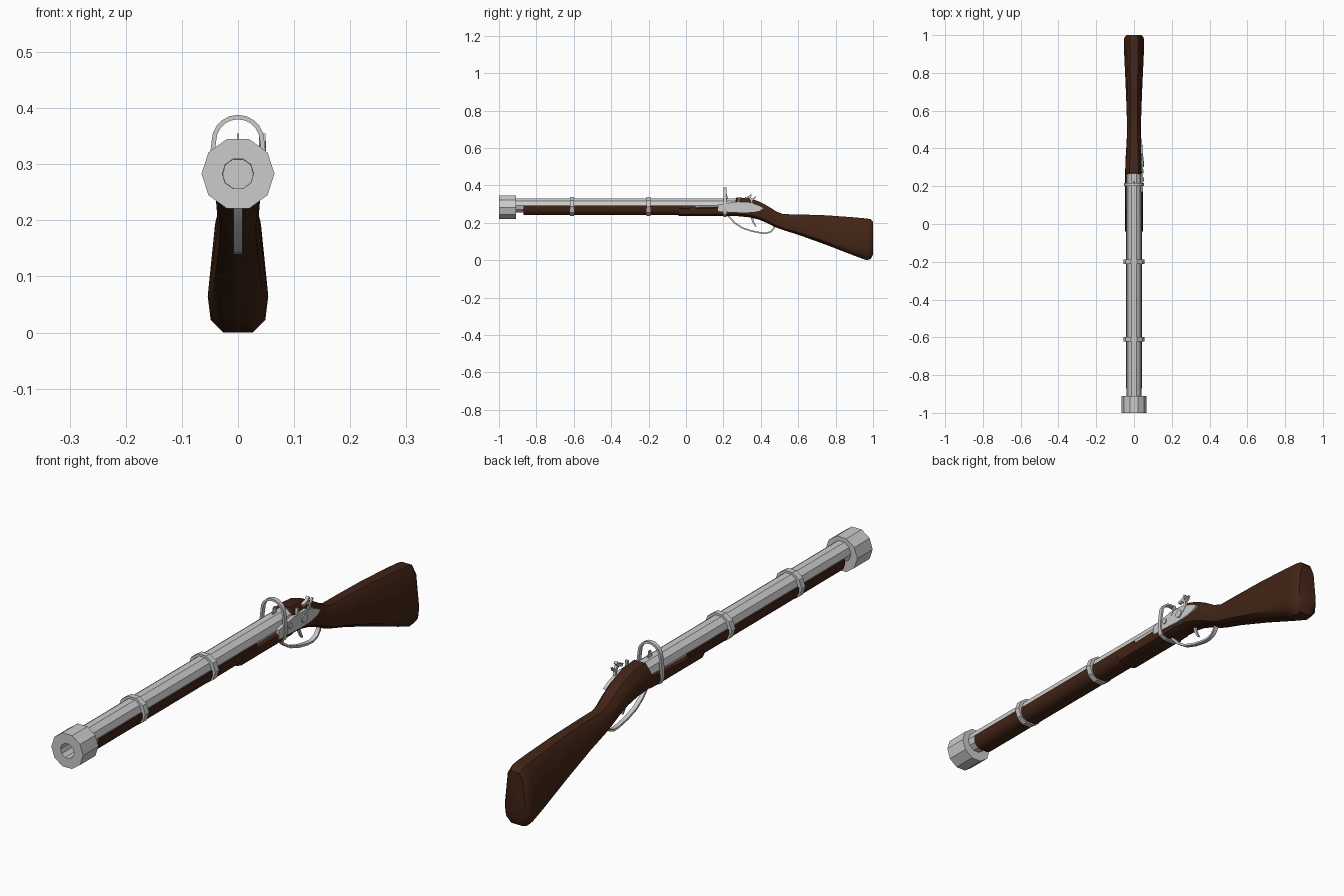
import bpy, bmesh, math
from mathutils import Vector

wood = bpy.data.materials.new("dark_wood")
wood.diffuse_color = (0.055, 0.018, 0.008, 1)


def loft(name, rings, mat=None, angle=None, caps=True):
    """Bridge equal-length rings of points into one skin."""
    bm = bmesh.new()
    vs = [[bm.verts.new(p) for p in r] for r in rings]
    n = len(vs[0])
    for a, b in zip(vs, vs[1:]):
        for i in range(n):
            j = (i + 1) % n
            bm.faces.new((a[i], a[j], b[j], b[i]))
    if caps:
        bm.faces.new(vs[0])
        bm.faces.new(vs[-1])
    bmesh.ops.recalc_face_normals(bm, faces=bm.faces)
    me = bpy.data.meshes.new(name)
    bm.to_mesh(me)
    bm.free()
    ob = bpy.data.objects.new(name, me)
    bpy.context.collection.objects.link(ob)
    if mat:
        me.materials.append(mat)
    if angle:
        bpy.ops.object.select_all(action='DESELECT')
        ob.select_set(True)
        bpy.context.view_layer.objects.active = ob
        bpy.ops.object.shade_smooth_by_angle(angle=math.radians(angle))
    return ob


def ring(y, r, z, rz=None, n=10):
    rz = rz or r
    return [(r * math.cos(2 * math.pi * i / n), y, z + rz * math.sin(2 * math.pi * i / n))
            for i in range(n)]


def ribbon(name, path, thick, lo, hi, place):
    """Sweep a flat strip along a 2D path; place(u, v, w) maps to 3D.
    thick is one value or a list per point."""
    rings = []
    pts = [Vector(p) for p in path]
    for i, p in enumerate(pts):
        d = (pts[min(i + 1, len(pts) - 1)] - pts[max(i - 1, 0)]).normalized()
        t = thick[i] if isinstance(thick, list) else thick
        nrm = Vector((-d.y, d.x)) * t / 2
        a, b = p + nrm, p - nrm
        rings.append([place(a.x, a.y, lo), place(a.x, a.y, hi),
                      place(b.x, b.y, hi), place(b.x, b.y, lo)])
    return loft(name, rings, angle=35)


def side(u, v, w):
    return (w, u, v)


def cross(u, v, w):
    return (u, w, v)


def plate(name, outline, x0, x1):
    return loft(name, [[(x, y, z) for y, z in outline] for x in (x0, x1)])


# Barrel with heavy, bored muzzle collar
loft("barrel", [ring(-0.93, 0.039, 0.293), ring(0.275, 0.039, 0.293)])
loft("muzzle_collar", [ring(-0.915, 0.004, 0.283), ring(-0.92, 0.027, 0.283),
                       ring(-1.0, 0.028, 0.283), ring(-1.0, 0.065, 0.283),
                       ring(-0.91, 0.065, 0.283), ring(-0.91, 0.01, 0.283)])

# Stock cross-section: (half width, height) pairs, blended to a narrow-topped butt
BODY = [(0.45, 0), (0.85, 0.12), (1, 0.4), (0.95, 0.72), (0.5, 1)]
BUTT = [(0.48, 0), (0.9, 0.1), (1, 0.29), (0.76, 0.86), (0.42, 1)]


def section(y, z0, z1, w, k):
    half = []
    for (a, b), (c, d) in zip(BODY, BUTT):
        half.append((w * (a + (c - a) * k), z0 + (z1 - z0) * (b + (d - b) * k)))
    return [(x, y, z) for x, z in half] + [(-x, y, z) for x, z in reversed(half)]


stations = [
    (-0.04, 0.237, 0.288, 0.047, 0), (0.20, 0.237, 0.295, 0.048, 0),
    (0.262, 0.236, 0.310, 0.047, 0), (0.270, 0.236, 0.336, 0.047, 0),
    (0.34, 0.229, 0.331, 0.045, 0), (0.39, 0.217, 0.314, 0.042, 0),
    (0.44, 0.196, 0.288, 0.039, 0.1), (0.48, 0.176, 0.262, 0.037, 0.2),
    (0.52, 0.161, 0.246, 0.037, 0.4), (0.60, 0.136, 0.245, 0.039, 0.7),
    (0.75, 0.082, 0.240, 0.045, 1), (0.90, 0.024, 0.229, 0.052, 1),
    (0.965, 0.000, 0.223, 0.054, 1), (0.988, 0.006, 0.219, 0.051, 1),
    (1.0, 0.030, 0.205, 0.040, 1)]
loft("stock", [section(*s) for s in stations], wood, 40)

# Slim fore-end cradling the barrel
fore = [(0.018, 0.242), (0.035, 0.251), (0.043, 0.270), (0.043, 0.290)]
fore += [(-x, z) for x, z in reversed(fore)]
loft("fore_end", [[(x, y, z) for x, z in fore] for y in (-0.87, 0.05)], wood, 40)

# Barrel bands
for i, y in enumerate((-0.61, -0.20)):
    loft("barrel_band_%d" % (i + 1),
         [ring(y - 0.011, 0.055, 0.287, 0.053), ring(y + 0.011, 0.055, 0.287, 0.053)])

# Rear hoop: closed strap round the stock with a tall arch above the barrel
hoop = [(0.043 * math.cos(a), 0.341 + 0.043 * math.sin(a))
        for a in [math.pi * i / 10 for i in range(11)]]
hoop = [(0.02, 0.236), (0.042, 0.246), (0.049, 0.27), (0.048, 0.30)] + hoop
hoop += [(-0.048, 0.30), (-0.049, 0.27), (-0.042, 0.246), (-0.02, 0.236), (0.02, 0.236)]
ribbon("rear_hoop", hoop, 0.008, 0.200, 0.216, cross)
plate("rear_sight", [(0.20, 0.325), (0.225, 0.325), (0.218, 0.355), (0.207, 0.355)],
      -0.002, 0.002)

# Lock plate with screw and pivot on the right side
plate("lock_plate", [(0.17, 0.262), (0.30, 0.255), (0.36, 0.257), (0.395, 0.264),
                     (0.418, 0.278), (0.385, 0.295), (0.33, 0.312), (0.26, 0.312),
                     (0.17, 0.296)], 0.036, 0.0485)


def boss(name, y, z, r, x1):
    pts = [(y + r * math.cos(i * math.pi / 5), z + r * math.sin(i * math.pi / 5))
           for i in range(10)]
    plate(name, pts, 0.042, x1)


boss("lock_screw", 0.235, 0.288, 0.011, 0.052)
boss("hammer_pivot", 0.318, 0.284, 0.016, 0.053)

# Hammer: curved neck, jaw and thumb spur
ribbon("hammer_neck", [(0.318, 0.284), (0.338, 0.291), (0.352, 0.305), (0.350, 0.322),
                       (0.338, 0.338)], [0.02, 0.016, 0.012, 0.01, 0.012],
       0.040, 0.050, side)
ribbon("hammer_jaw", [(0.315, 0.331), (0.338, 0.338), (0.350, 0.351)], 0.010,
       0.037, 0.049, side)
ribbon("hammer_spur", [(0.350, 0.322), (0.364, 0.328), (0.372, 0.340)],
       [0.01, 0.008, 0.005], 0.041, 0.048, side)
# Flash pan spring
ribbon("pan_strike", [(0.270, 0.300), (0.282, 0.312), (0.284, 0.334)], 0.008,
       0.038, 0.049, side)

# Trigger guard and trigger
ribbon("trigger_guard", [(0.225, 0.236), (0.240, 0.222), (0.262, 0.198), (0.300, 0.173),
                         (0.350, 0.156), (0.400, 0.146), (0.430, 0.144), (0.455, 0.153),
                         (0.470, 0.170), (0.476, 0.188)], 0.008, -0.008, 0.008, side)
ribbon("trigger", [(0.352, 0.235), (0.357, 0.210), (0.366, 0.192), (0.374, 0.180)],
       [0.012, 0.010, 0.008, 0.005], -0.004, 0.004, side)
